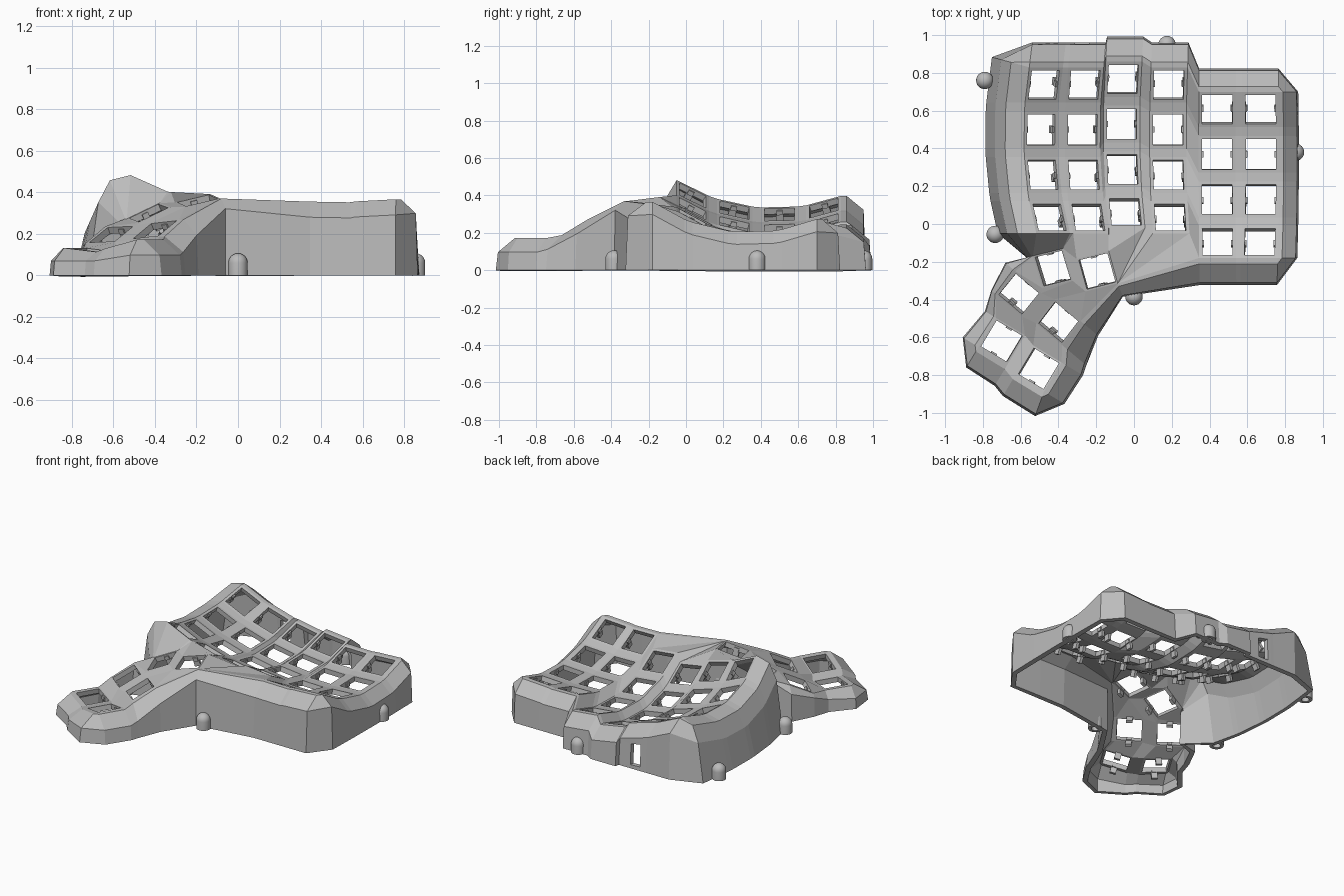
import bpy, bmesh, math
from mathutils import Matrix, Vector

cube = bpy.data.objects.get("Cube")
if cube:
    bpy.data.objects.remove(cube, do_unlink=True)

grey = bpy.data.materials.new("plain_grey")
grey.use_nodes = True
grey.diffuse_color = (0.5, 0.5, 0.5, 1)
grey.node_tree.nodes["Principled BSDF"].inputs["Base Color"].default_value = (0.5, 0.5, 0.5, 1)


def finish(bm, name):
    mesh = bpy.data.meshes.new(name)
    bm.to_mesh(mesh)
    bm.free()
    mesh.materials.append(grey)
    ob = bpy.data.objects.new(name, mesh)
    bpy.context.scene.collection.objects.link(ob)
    return ob


def turn(degrees, axis):
    return Matrix.Rotation(math.radians(degrees), 4, axis)


def frame(pos, yaw, pitch, roll):
    return Matrix.Translation(pos) @ turn(yaw, 'Z') @ turn(roll, 'Y') @ turn(pitch, 'X')


CORNERS = {"TL": (-1, 1), "TR": (1, 1), "BR": (1, -1), "BL": (-1, -1)}
RADIUS, HOLE = 0.92, 0.08
keys = {}

# Finger columns: x, trough y, trough z, roll; each is an arc leaning with its roll
columns = [(-.492, .475, .298, 24), (-.272, .475, .222, 16), (-.065, .505, .157, 10),
           (.18, .475, .17, 6), (.44, .345, .195, 1), (.672, .345, .203, -3)]
for c, (x, y, z, roll) in enumerate(columns):
    for row in range(4):
        pitch = -28.5 + 15 * row
        a = math.radians(pitch)
        arc = Vector((0, RADIUS * math.sin(a), RADIUS * (1 - math.cos(a))))
        pos = Vector((x, y, z)) + turn(roll, 'Y') @ arc
        keys[c, row] = (frame(pos, 0, pitch, roll), .0975)

# Thumb cluster: three pairs stepping down and away
thumb = {"1a": ((-.43, -.235, .30), 14, 7, -25), "1b": ((-.195, -.25, .36), 14, 7, -13),
         "2a": ((-.61, -.37, .197), -40, 27, -2), "2b": ((-.40, -.52, .22), -40, 27, -5),
         "3a": ((-.70, -.62, .122), -31, 0, 6), "3b": ((-.505, -.765, .15), -31, 0, -14)}
for name, args in thumb.items():
    keys[name] = (frame(*args), .09)

# Key frames: a ring of four faces around each square hole
bm = bmesh.new()
V = {}
top_faces = []
for k, (m, half) in keys.items():
    inner = {}
    for n, (sx, sy) in CORNERS.items():
        V[k, n] = bm.verts.new(m @ Vector((sx * half, sy * half, 0)))
        inner[n] = bm.verts.new(m @ Vector((sx * HOLE, sy * HOLE, 0)))
    names = list(CORNERS)
    for i, n in enumerate(names):
        q = names[(i + 1) % 4]
        top_faces.append(bm.faces.new((V[k, n], V[k, q], inner[q], inner[n])))


def web(*pts):
    bm.faces.new([V[p] for p in pts])


# Webs inside and between the finger columns
for c in range(6):
    for row in range(4):
        a, up, side, diag = (c, row), (c, row + 1), (c + 1, row), (c + 1, row + 1)
        if row < 3:
            web((a, "TL"), (a, "TR"), (up, "BR"), (up, "BL"))
        if c < 5:
            web((a, "TR"), (a, "BR"), (side, "BL"), (side, "TL"))
        if row < 3 and c < 5:
            web((a, "TR"), (side, "TL"), (diag, "BL"), (up, "BR"))


def T(text):
    # "1aTL" is a thumb corner, "c0BL" a front corner of a finger column
    if text[0] == "c":
        return ((int(text[1]), 0), text[2:])
    return (text[:2], text[2:])


# Webs inside the thumb cluster and from it to the columns
for p in "123":
    web(*[T(p + s) for s in ("aTR", "bTL", "bBL", "aBR")])
lower, upper = ["3aTL", "3aTR", "3bTL", "3bTR"], ["2aBL", "2aBR", "2bBL", "2bBR"]
for i in range(3):
    web(T(lower[i]), T(lower[i + 1]), T(upper[i + 1]), T(upper[i]))
for line in ("2aTL 1aTL 1aBL", "2aTL 1aBL 2aTR", "2aTR 1aBL 1aBR", "2aTR 1aBR 2bTL",
             "1aBR 1bBL 2bTL", "2bTL 1bBL 2bTR", "1bBL 1bBR 2bTR",
             "c0BL c0BR 1aTR 1aTL", "c0BR c1BL 1aTR", "c1BL 1bTL 1aTR",
             "c1BL c1BR 1bTR 1bTL", "c1BR c2BL 1bTR", "c2BL c2BR 1bTR",
             "c2BR 1bBR 1bTR", "c2BR c3BL 1bBR", "c3BL c3BR 1bBR", "c3BR c4BL 1bBR"):
    web(*[T(t) for t in line.split()])

# Perimeter: corner, outward direction, outset scale, shoulder shape
XP, XN, YP, YN = (1, 0, 0), (-1, 0, 0), (0, 1, 0), (0, -1, 0)
# Shoulder shape: lip outset and drop, shoulder outset and drop, wall outset
SLIM = (.025, 0, .105, .075, .115)
WIDE = (.1, .025, .155, .13, .205)
rim = []
for c in range(6):
    s = 1.15 if c < 4 else 1.08
    rim += [(((c, 3), "TL"), YP, s, SLIM), (((c, 3), "TR"), YP, s, SLIM)]
for row in (3, 2, 1, 0):
    rim += [(((5, row), "TR"), XP, .9, SLIM), (((5, row), "BR"), XP, .9, SLIM)]
for c in (5, 4):
    rim += [(((c, 0), "BR"), YN, 1.25, SLIM), (((c, 0), "BL"), YN, 1.25, SLIM)]
rim += [(T(t), d, s, SLIM) for t, d, s in (
    ("1bBR", (.1, -1, 0), .65), ("2bTR", XP, 1.05), ("2bBR", XP, 1.45), ("3bTR", XP, 1.15),
    ("3bBR", XP, 1.1), ("3bBR", (.2, -1, 0), 1.2), ("3bBL", YN, 1.15), ("3aBR", YN, 1.15),
    ("3aBL", YN, 1.1), ("3aBL", XN, .85), ("3aTL", XN, .6), ("2aBL", XN, .3),
    ("2aTL", XN, .6), ("1aTL", XN, .3))]
for i in range(8):
    direction = (-1, .25, 0) if i == 7 else XN
    rim.append((((0, i // 2), "TL" if i % 2 else "BL"), direction, 1, WIDE))

rings = []
for corner, d, s, (lip, lip_drop, shoulder, drop, wall) in rim:
    v = V[corner]
    out = keys[corner[0]][0].to_3x3() @ Vector(d)
    out = Vector((out.x, out.y, 0)).normalized() * s
    r1 = v.co + out * lip - Vector((0, 0, lip_drop))
    r2 = v.co + out * shoulder
    r2.z = max(.07, v.co.z - drop * min(1, s))
    g = v.co + out * wall
    g.z = 0
    rings.append([v] + [bm.verts.new(p) for p in (r1, r2, g)])

# Rounded shoulder and outer wall, with a tall port slot behind the second column
for i, a in enumerate(rings):
    b = rings[(i + 1) % len(rings)]
    for j in range(3):
        quad = [a[j], b[j], b[j + 1], a[j + 1]]
        if j == 2 and rim[i][0] == ((1, 3), "TL"):
            slot = []
            for u, w in ((.13, .2), (.53, .2), (.53, .88), (.13, .88)):
                p = a[2].co.lerp(b[2].co, u)
                slot.append(bm.verts.new(p.lerp(a[3].co.lerp(b[3].co, u), w)))
            for n in range(4):
                q = (n + 1) % 4
                bm.faces.new((quad[n], quad[q], slot[q], slot[n]))
        else:
            bm.faces.new(list(dict.fromkeys(quad)))

bmesh.ops.recalc_face_normals(bm, faces=bm.faces[:])
if sum(f.normal.z for f in top_faces) < 0:
    bmesh.ops.reverse_faces(bm, faces=bm.faces[:])
case = finish(bm, "case_shell")
solid = case.modifiers.new("thickness", 'SOLIDIFY')
solid.thickness = .034
solid.offset = -1

# Switch clips on two sides of every hole
bm = bmesh.new()
for k, (m, half) in keys.items():
    side = m @ turn(90 if isinstance(k, str) else 0, 'Z')
    for s in (-1, 1):
        for pos, size in (((s * .079, 0, -.024), (.014, .032, .026)),
                          ((s * .09, 0, -.052), (.02, .04, .05))):
            bmesh.ops.create_cube(bm, size=1, matrix=side @ Matrix.Translation(pos)
                                  @ Matrix.Diagonal((*size, 1)))
finish(bm, "switch_clips")

# Domed screw posts around the wall, bored from below
profile = [(0, .06), (.025, .06), (.025, 0), (.046, 0)]
profile += [(.046 * math.cos(t * math.pi / 12), .06 + .046 * math.sin(t * math.pi / 12))
            for t in range(7)]
for i, (x, y) in enumerate([(-.79, .76), (.175, .95), (.855, .38), (0, -.385), (-.735, -.055)]):
    bm = bmesh.new()
    pts = [bm.verts.new((r, 0, z)) for r, z in profile]
    edges = [bm.edges.new(pair) for pair in zip(pts, pts[1:])]
    bmesh.ops.spin(bm, geom=pts + edges, cent=(0, 0, 0), axis=(0, 0, 1),
                   angle=2 * math.pi, steps=24)
    bmesh.ops.remove_doubles(bm, verts=bm.verts[:], dist=.0005)
    bmesh.ops.recalc_face_normals(bm, faces=bm.faces[:])
    post = finish(bm, f"screw_post_{i + 1}")
    post.location = (x, y, 0)
    bpy.ops.object.select_all(action='DESELECT')
    post.select_set(True)
    bpy.context.view_layer.objects.active = post
    bpy.ops.object.shade_smooth_by_angle()
